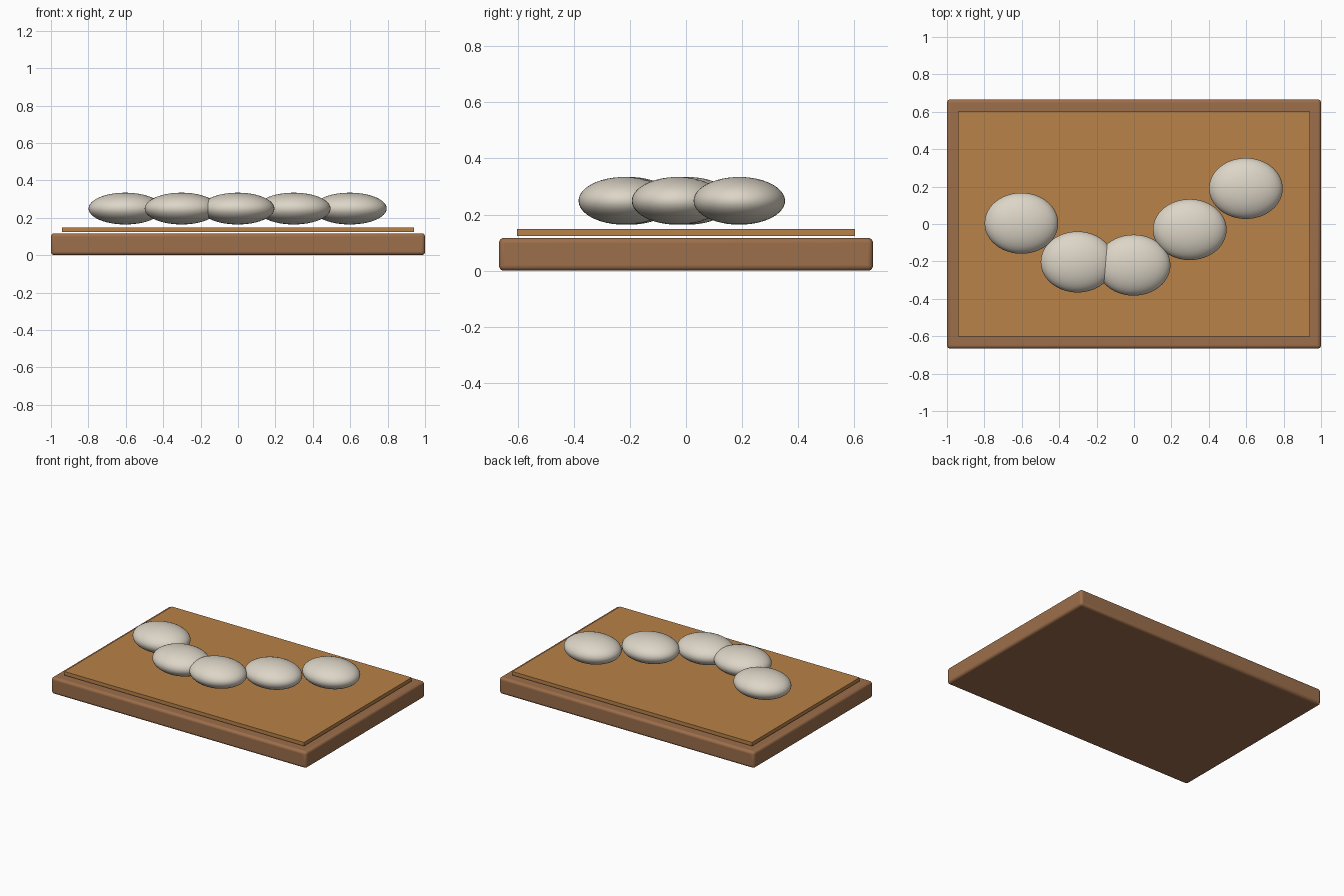
import bpy, math

if "Cube" in bpy.data.objects:
    bpy.data.objects.remove(bpy.data.objects["Cube"])


def material(name, color):
    m = bpy.data.materials.new(name)
    m.diffuse_color = (*color, 1)
    m.use_nodes = True
    m.node_tree.nodes["Principled BSDF"].inputs["Base Color"].default_value = m.diffuse_color
    return m


dark_wood = material("dark wood", (0.333, 0.156, 0.069))
light_wood = material("light wood", (0.479, 0.223, 0.065))
stone = material("pale stone", (0.72, 0.665, 0.57))


def slab(name, size_x, size_y, z0, z1, mat, bevel=0.0):
    bpy.ops.mesh.primitive_cube_add(size=1, location=(0, 0, (z0 + z1) / 2))
    ob = bpy.context.object
    ob.name = name
    ob.scale = (size_x, size_y, z1 - z0)
    bpy.ops.object.transform_apply(location=False, rotation=False, scale=True)
    ob.data.materials.append(mat)
    if bevel:
        mod = ob.modifiers.new("rounded edges", 'BEVEL')
        mod.width = bevel
        mod.segments = 4
        bpy.ops.object.shade_smooth_by_angle(angle=math.radians(40))
    return ob


# Rounded base board and the thin panel floating just above it
slab("base_board", 2.0, 1.333, 0.0, 0.117, dark_wood, 0.018)
slab("top_panel", 1.88, 1.205, 0.123, 0.149, light_wood)

# Row of flattened pebbles
for i, y in enumerate((0.004, -0.203, -0.22, -0.03, 0.19)):
    bpy.ops.mesh.primitive_uv_sphere_add(
        segments=48, ring_count=24, radius=1,
        location=(-0.602 + 0.3 * i, y, 0.249))
    pebble = bpy.context.object
    pebble.name = f"pebble_{i + 1}"
    pebble.scale = (0.197, 0.163, 0.085)
    bpy.ops.object.transform_apply(location=False, rotation=False, scale=True)
    pebble.data.materials.append(stone)
    bpy.ops.object.shade_smooth()
